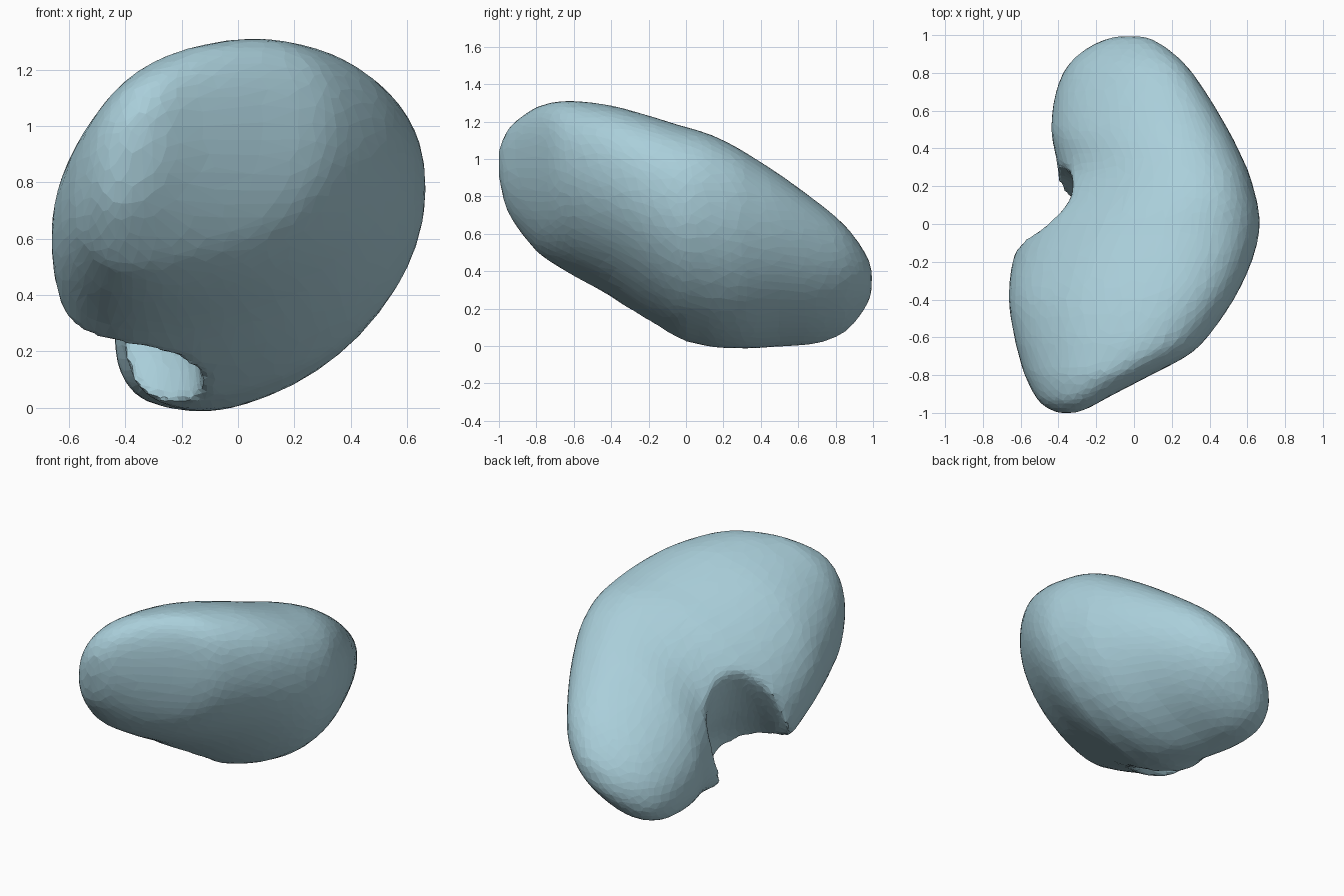
import bpy, bmesh, math

if "Cube" in bpy.data.objects:
    bpy.data.objects.remove(bpy.data.objects["Cube"])

# Body cross-sections from front to back: y, left x, right x, bottom z, top z
STATIONS = [
    (-1.0, -.41, -.30, .90, 1.06), (-.97, -.47, -.23, .76, 1.13),
    (-.92, -.52, -.14, .66, 1.195), (-.80, -.58, .09, .51, 1.275),
    (-.70, -.61, .28, .44, 1.30), (-.60, -.635, .39, .38, 1.305),
    (-.40, -.665, .53, .27, 1.28), (-.20, -.645, .625, .13, 1.225),
    (-.04, -.59, .665, .04, 1.175), (.05, -.54, .665, .02, 1.15),
    (.15, -.46, .645, .0, 1.115), (.27, -.41, .61, -.005, 1.055),
    (.36, -.415, .57, -.005, 1.0), (.50, -.44, .50, .005, .91),
    (.70, -.415, .38, .02, .765), (.85, -.345, .27, .08, .64),
    (.95, -.22, .15, .19, .51), (.995, -.10, .06, .28, .42),
]
# Notch path from bottom to top: centre x, centre y, z, radius
NOTCH = [
    (-.40, -.20, -.08, .25), (-.41, -.05, .20, .275), (-.50, .08, .45, .25),
    (-.55, .18, .70, .22), (-.56, .28, 1.0, .21), (-.60, .38, 1.3, .20),
]
SIDES = 40


def spline(p0, p1, p2, p3, u):
    return [0.5 * (2 * b + (c - a) * u + (2 * a - 5 * b + 4 * c - d) * u * u
                   + (3 * b - a - 3 * c + d) * u ** 3)
            for a, b, c, d in zip(p0, p1, p2, p3)]


def refine(rows, steps):
    """Smoothly interpolate between table rows."""
    last = len(rows) - 1
    out = []
    for i in range(last):
        ctrl = [rows[min(max(i + k, 0), last)] for k in (-1, 0, 1, 2)]
        out += [spline(*ctrl, s / steps) for s in range(steps)]
    return out + [rows[last]]


def power(v):
    return math.copysign(abs(v) ** 0.92, v)


def body_ring(row):
    """Leaning, slightly squared oval."""
    y, xl, xr, zb, zt = row
    cx, a, cz, h = (xl + xr) / 2, (xr - xl) / 2, (zb + zt) / 2, (zt - zb) / 2
    lean = 0.33 + 0.23 * max(y, 0)
    b = h * math.sqrt(1 - lean * lean)
    ring = []
    for i in range(SIDES):
        t = 2 * math.pi * i / SIDES
        c, s = power(math.cos(t)), power(math.sin(t))
        ring.append((cx + a * c, y, cz + b * s + lean * h * c))
    return ring


def notch_ring(row):
    x, y, z, r = row
    return [(x + r * math.cos(2 * math.pi * i / SIDES),
             y + r * math.sin(2 * math.pi * i / SIDES), z) for i in range(SIDES)]


def loft(name, point_rings):
    bm = bmesh.new()
    rings = [[bm.verts.new(p) for p in ring] for ring in point_rings]
    for r0, r1 in zip(rings, rings[1:]):
        for i in range(SIDES):
            j = (i + 1) % SIDES
            bm.faces.new((r0[i], r0[j], r1[j], r1[i]))
    bm.faces.new(rings[0])
    bm.faces.new(rings[-1])
    bmesh.ops.recalc_face_normals(bm, faces=bm.faces)
    mesh = bpy.data.meshes.new(name)
    bm.to_mesh(mesh)
    bm.free()
    obj = bpy.data.objects.new(name, mesh)
    bpy.context.collection.objects.link(obj)
    return obj


# Kidney-shaped body and the cutter for its notch
body = loft("kidney_body", [body_ring(r) for r in refine(STATIONS, 3)])
cutter = loft("notch_cutter", [notch_ring(r) for r in refine(NOTCH, 4)])
cutter.hide_render = True
cutter.hide_viewport = False
cutter.display_type = 'WIRE'

# Cut the notch, round its lips, then reduce to irregular flat facets
cut = body.modifiers.new("notch", 'BOOLEAN')
cut.operation = 'DIFFERENCE'
cut.solver = 'EXACT'
cut.object = cutter
remesh = body.modifiers.new("remesh", 'REMESH')
remesh.mode = 'VOXEL'
remesh.voxel_size = 0.025
soften = body.modifiers.new("soften", 'SMOOTH')
soften.factor = 0.5
soften.iterations = 10
facets = body.modifiers.new("facets", 'DECIMATE')
facets.ratio = 0.13

mat = bpy.data.materials.new("pale_blue")
mat.diffuse_color = (0.40, 0.62, 0.70, 1)
mat.use_nodes = True
mat.node_tree.nodes["Principled BSDF"].inputs["Base Color"].default_value = mat.diffuse_color
body.data.materials.append(mat)
